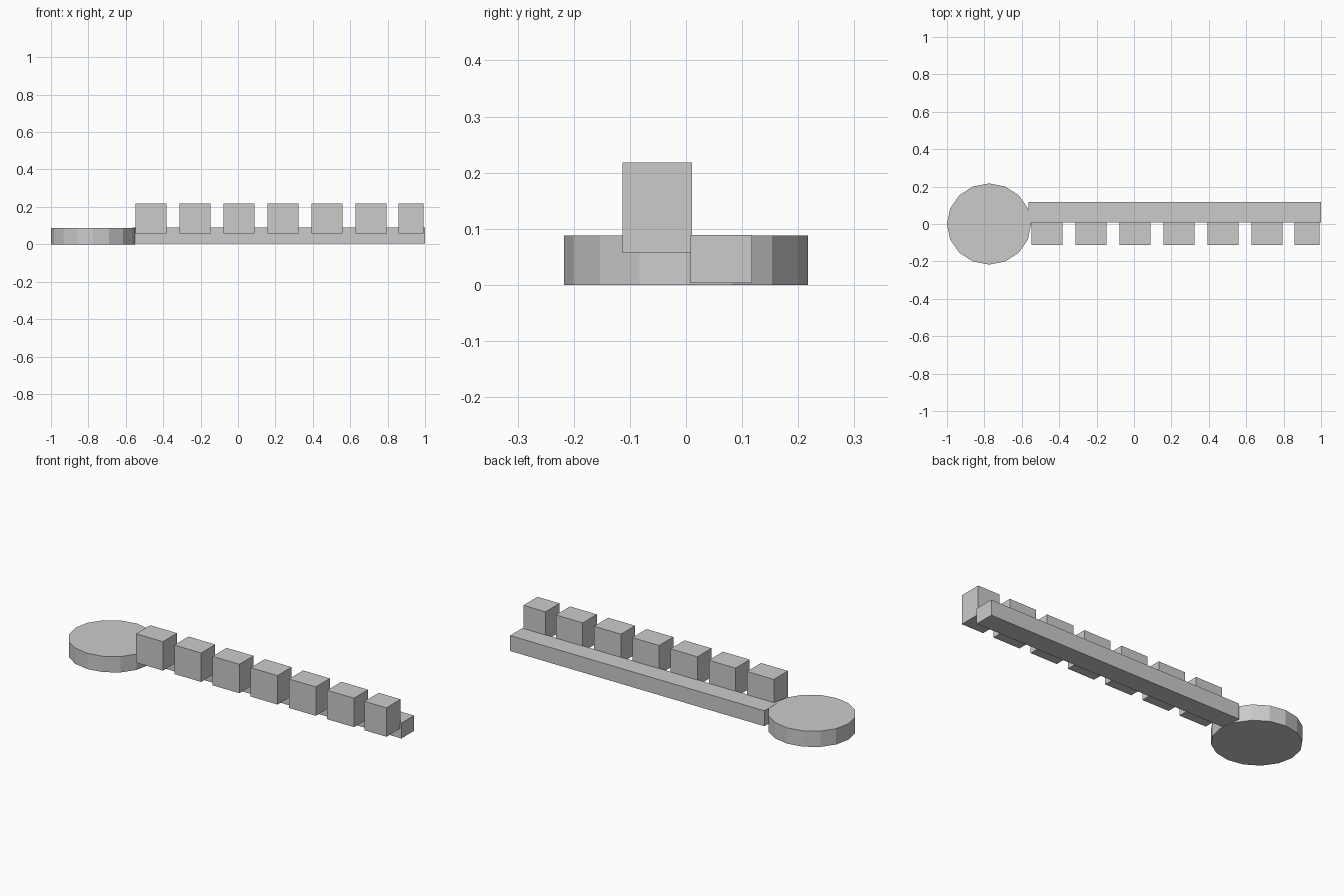
import bpy

if "Cube" in bpy.data.objects:
    bpy.data.objects.remove(bpy.data.objects["Cube"])


def box(name, lo, hi):
    centre = [(a + b) / 2 for a, b in zip(lo, hi)]
    bpy.ops.mesh.primitive_cube_add(size=1, location=centre)
    ob = bpy.context.object
    ob.name = name
    ob.scale = [b - a for a, b in zip(lo, hi)]
    return ob


# Slightly oval 16-sided disc at the left end
bpy.ops.mesh.primitive_cylinder_add(vertices=16, radius=1, depth=1,
                                    location=(-0.775, 0, 0.044))
disc = bpy.context.object
disc.name = "disc"
disc.scale = (0.225, 0.217, 0.088)

# Long rail running from the disc
box("rail", (-0.565, 0.008, 0.003), (1.0, 0.118, 0.089))

# Row of blocks along the front of the rail, the last one shorter
for i in range(7):
    x = -0.548 + i * 0.2352
    if i < 6:
        box(f"block_{i + 1}", (x, -0.113, 0.057), (x + 0.165, 0.011, 0.218))
    else:
        box("end_block", (0.858, -0.113, 0.057), (0.993, 0.011, 0.218))
